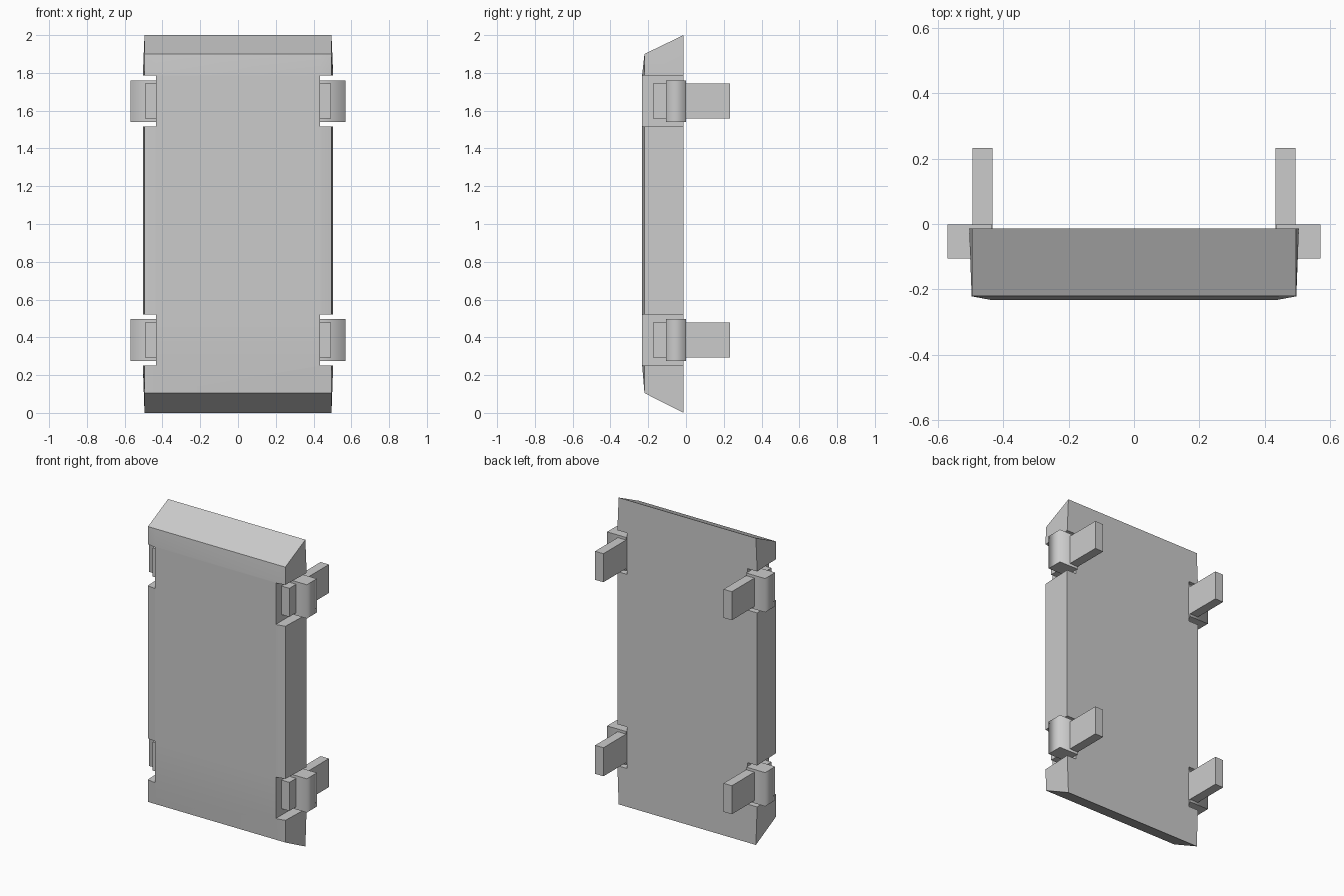
import bpy
import bmesh

cube = bpy.data.objects.get("Cube")
if cube:
    bpy.data.objects.remove(cube, do_unlink=True)

# Single grey colour
grey = bpy.data.materials.new("light_grey")
grey.use_nodes = True
grey.diffuse_color = (0.6, 0.6, 0.6, 1)
grey.node_tree.nodes["Principled BSDF"].inputs["Base Color"].default_value = (0.6, 0.6, 0.6, 1)


def add_object(name, bm):
    bmesh.ops.recalc_face_normals(bm, faces=bm.faces)
    mesh = bpy.data.meshes.new(name)
    bm.to_mesh(mesh)
    bm.free()
    mesh.materials.append(grey)
    obj = bpy.data.objects.new(name, mesh)
    bpy.context.scene.collection.objects.link(obj)
    return obj


def box(name, xs, ys, zs, rounded_side=0):
    """Box between bounds; rounded_side softens the shading of the outer upright edges."""
    bm = bmesh.new()
    bmesh.ops.create_cube(bm, size=1)
    for v in bm.verts:
        v.co = [(lo + hi) / 2 + c * (hi - lo) for c, (lo, hi) in zip(v.co, (xs, ys, zs))]
    bm.normal_update()
    if rounded_side:
        for f in bm.faces:
            f.smooth = abs(f.normal.z) < 0.5
        for e in bm.edges:
            e.smooth = all(v.co.x * rounded_side > 0.5 for v in e.verts)
    return add_object(name, bm)


# Panel: lofted rings with a shallow crowned front and slanted ends
def ring(bm, z_back, z_front, back_x, front_x, edge_y, crown_y):
    half = [(back_x, -0.013, z_back), (front_x, edge_y, z_front), (0.437, crown_y, z_front)]
    points = half + [(-x, y, z) for x, y, z in reversed(half)]
    return [bm.verts.new(p) for p in points]


bm = bmesh.new()
rings = [
    ring(bm, 0, 0.105, 0.495, 0.495, -0.22, -0.22),
    ring(bm, 0.25, 0.25, 0.504, 0.496, -0.221, -0.232),
    ring(bm, 1.79, 1.79, 0.504, 0.496, -0.221, -0.232),
    ring(bm, 2, 1.9, 0.495, 0.495, -0.22, -0.22),
]
for low, high in zip(rings, rings[1:]):
    for i in range(6):
        j = (i + 1) % 6
        bm.faces.new((low[i], low[j], high[j], high[i]))
bm.faces.new(rings[0])
bm.faces.new(rings[-1])
panel = add_object("panel", bm)

# Notches, clips and pegs at the four corners
for level, base in (("lower", 0.25), ("upper", 1.515)):
    for side, s in (("left", 1), ("right", -1)):
        def span(a, b):
            return tuple(sorted((s * a, s * b)))

        tag = f"{level}_{side}"
        cutter = box(f"notch_cutter_{tag}", span(0.435, 0.7), (-0.5, 0.2), (base, base + 0.27))
        cutter.hide_render = True
        cutter.hide_set(True)
        cutter.display_type = 'WIRE'
        cut = panel.modifiers.new(f"notch_{tag}", 'BOOLEAN')
        cut.operation = 'DIFFERENCE'
        cut.solver = 'EXACT'
        cut.object = cutter

        box(f"clip_{tag}", span(0.434, 0.57), (-0.105, -0.001),
            (base + 0.026, base + 0.246), rounded_side=s)
        box(f"peg_{tag}", span(0.433, 0.493), (-0.175, 0.232),
            (base + 0.043, base + 0.229))

# Apply the notch cuts, then smooth the gently crowned front
bpy.ops.object.select_all(action='DESELECT')
panel.select_set(True)
bpy.context.view_layer.objects.active = panel
for cut in list(panel.modifiers):
    bpy.ops.object.modifier_apply(modifier=cut.name)
bpy.ops.object.shade_smooth_by_angle(angle=0.35)
for obj in list(bpy.data.objects):
    if obj.name.startswith("notch_cutter"):
        bpy.data.objects.remove(obj, do_unlink=True)
